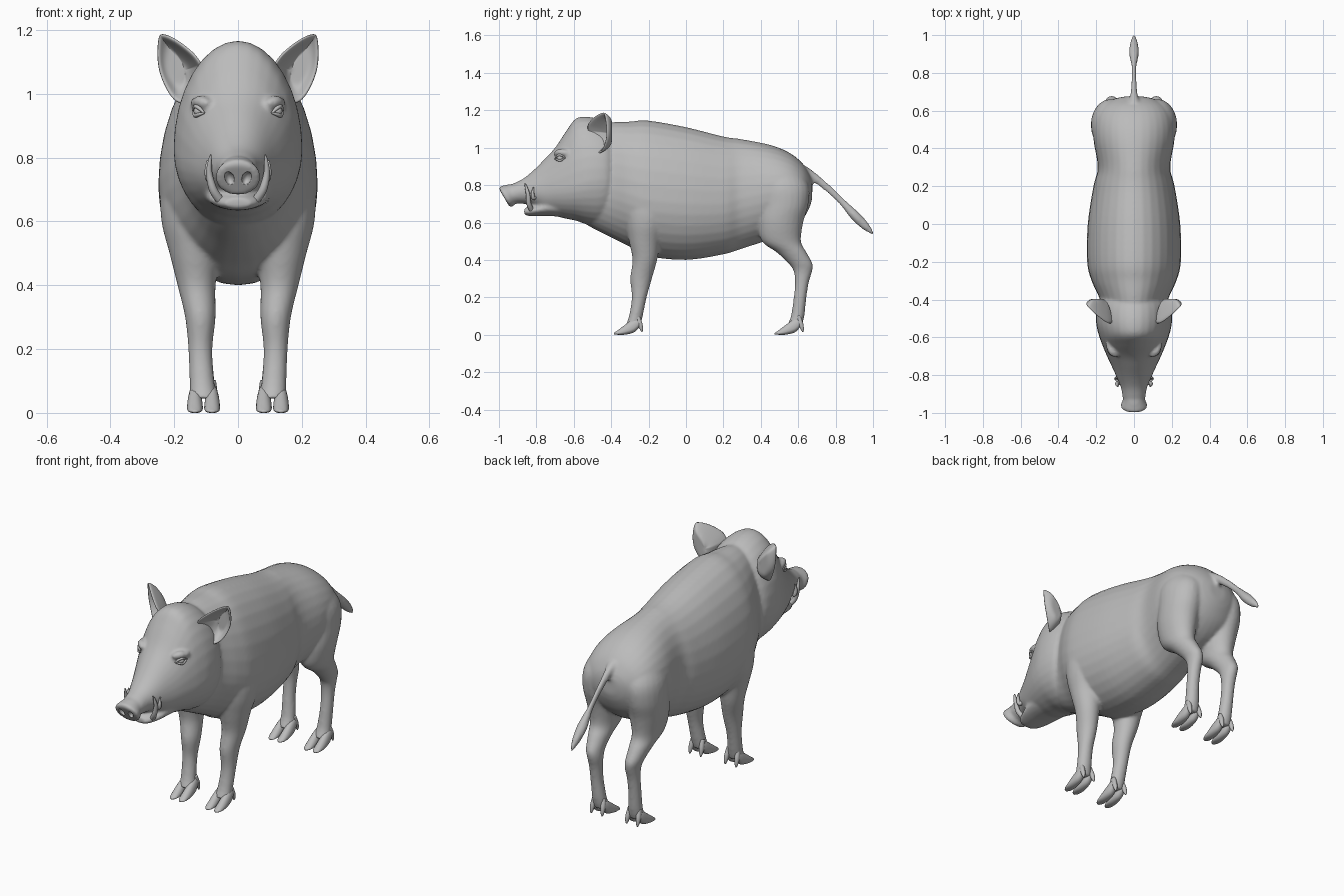
import bpy, bmesh, math
from mathutils import Vector

if "Cube" in bpy.data.objects:
    bpy.data.objects.remove(bpy.data.objects["Cube"])

hide = bpy.data.materials.new("grey_hide")
hide.diffuse_color = (0.5, 0.5, 0.5, 1)
hide.use_nodes = True
hide.node_tree.nodes["Principled BSDF"].inputs["Base Color"].default_value = hide.diffuse_color


def finish(name, bm):
    """Turn a bmesh into a smooth grey object."""
    bmesh.ops.recalc_face_normals(bm, faces=bm.faces)
    me = bpy.data.meshes.new(name)
    bm.to_mesh(me)
    bm.free()
    me.materials.append(hide)
    me.polygons.foreach_set("use_smooth", [True] * len(me.polygons))
    ob = bpy.data.objects.new(name, me)
    bpy.context.collection.objects.link(ob)
    return ob


def smooth_rows(rows, steps=5):
    """Catmull-Rom interpolation between section rows."""
    out = []
    for i in range(len(rows) - 1):
        p = [rows[max(i - 1, 0)], rows[i], rows[i + 1], rows[min(i + 2, len(rows) - 1)]]
        for k in range(steps):
            t = k / steps
            out.append([0.5 * (2 * b + (c - a) * t + (2 * a - 5 * b + 4 * c - d) * t * t
                               + (3 * b - a - 3 * c + d) * t ** 3) for a, b, c, d in zip(*p)])
    return out + [list(rows[-1])]


def skin(bm, rings):
    """Bridge rings of points and close both ends."""
    vs = [[bm.verts.new(p) for p in r] for r in rings]
    n = len(vs[0])
    faces = [bm.faces.new((a[i], a[(i + 1) % n], b[(i + 1) % n], b[i]))
             for a, b in zip(vs, vs[1:]) for i in range(n)]
    faces += [bm.faces.new(vs[0][::-1]), bm.faces.new(vs[-1])]
    bmesh.ops.recalc_face_normals(bm, faces=faces)


def loft_y(bm, rows, x=0, dy=0, n=32):
    """Sections along y: (y, top, widest height, bottom, half width)."""
    rings = []
    for y, top, mid, bot, w in smooth_rows(rows):
        ring = []
        for i in range(n):
            a = math.tau * i / n
            c = math.cos(a)
            ring.append((x + w * math.sin(a), y + dy, mid + c * (top - mid if c > 0 else mid - bot)))
        rings.append(ring)
    skin(bm, rings)


def loft_z(bm, rows, side=1, n=24):
    """Sections along z: (z, x, y, x radius, y radius)."""
    skin(bm, [[(side * (x + rx * math.cos(math.tau * i / n)), y + ry * math.sin(math.tau * i / n), z)
               for i in range(n)] for z, x, y, rx, ry in smooth_rows(rows)])


def tube(bm, rows, n=16):
    """Round tube: (x, y, z, radius across, radius in the bending plane)."""
    pts = smooth_rows(rows)
    rings = []
    for i, (x, y, z, ru, rv) in enumerate(pts):
        d = (Vector(pts[min(i + 1, len(pts) - 1)][:3]) - Vector(pts[max(i - 1, 0)][:3])).normalized()
        v = d.cross(Vector((1, 0, 0))).normalized()
        u = v.cross(d)
        rings.append([Vector((x, y, z)) + u * ru * math.cos(math.tau * k / n)
                      + v * rv * math.sin(math.tau * k / n) for k in range(n)])
    skin(bm, rings)


def ellipsoid(name, loc, size, rot=(0, 0, 0)):
    bm = bmesh.new()
    bmesh.ops.create_uvsphere(bm, u_segments=20, v_segments=12, radius=1)
    ob = finish(name, bm)
    ob.location, ob.scale, ob.rotation_euler = loc, size, rot
    return ob


# Trunk and neck
body = bmesh.new()
loft_y(body, [(-.6, 1.0, .8, .63, .11), (-.5, 1.11, .8, .57, .155), (-.4, 1.135, .78, .52, .18),
              (-.3, 1.14, .75, .47, .225), (-.2, 1.145, .72, .42, .248), (0, 1.11, .70, .40, .245),
              (.2, 1.06, .70, .43, .215), (.3, 1.045, .73, .46, .192), (.45, 1.015, .76, .51, .215),
              (.55, .975, .77, .55, .21), (.62, .92, .77, .61, .175), (.66, .86, .78, .68, .11),
              (.675, .82, .78, .73, .05)])
# Skull, cheeks and upper snout
loft_y(body, [(-.37, 1.06, .83, .68, .14), (-.41, 1.12, .83, .61, .185), (-.46, 1.15, .83, .58, .2),
              (-.53, 1.166, .82, .59, .2), (-.59, 1.155, .80, .61, .186), (-.64, 1.09, .79, .62, .168),
              (-.7, 1.0, .78, .635, .143), (-.76, .935, .77, .65, .115), (-.82, .875, .77, .69, .088),
              (-.87, .835, .765, .70, .068), (-.92, .81, .755, .70, .06), (-.95, .795, .75, .70, .05)])
# Lower jaw
loft_y(body, [(-.66, .74, .69, .63, .11), (-.74, .72, .68, .635, .1), (-.79, .695, .67, .635, .088),
              (-.84, .685, .66, .635, .065), (-.865, .675, .655, .642, .04)])
# Slanted nose disc
tube(body, [(0, -.915, .768, .05, .045), (0, -.94, .752, .062, .056), (0, -.962, .738, .072, .064),
            (0, -.972, .732, .064, .056)], n=24)
for s in (1, -1):
    # Front and hind legs
    loft_z(body, [(.8, .13, -.2, .07, .1), (.7, .14, -.2, .1, .13), (.6, .14, -.21, .1, .115),
                  (.5, .135, -.22, .08, .085), (.4, .13, -.22, .06, .066), (.3, .118, -.24, .048, .058),
                  (.2, .118, -.25, .038, .04), (.1, .113, -.268, .039, .037), (.045, .108, -.285, .043, .04)], s)
    loft_z(body, [(.9, .1, .5, .07, .09), (.8, .12, .52, .1, .135), (.7, .13, .525, .098, .13),
                  (.6, .13, .505, .09, .122), (.5, .128, .51, .07, .105), (.44, .125, .565, .055, .08),
                  (.38, .12, .613, .043, .064), (.34, .115, .625, .038, .05), (.28, .115, .62, .034, .037),
                  (.2, .115, .61, .033, .034), (.1, .11, .597, .037, .036), (.045, .108, .578, .042, .04)], s)
    # Brow ridge
    tube(body, [(s * .09, -.70, .965, .012, .012), (s * .115, -.675, .975, .022, .02),
                (s * .14, -.63, .97, .014, .014)])
# Tail
tube(body, [(0, .63, .87, .035, .035), (0, .68, .845, .02, .024), (0, .75, .79, .014, .02),
            (0, .83, .715, .013, .018), (0, .90, .64, .026, .026), (0, .95, .59, .022, .024),
            (0, .985, .555, .012, .014), (0, 1.0, .535, .004, .004)])
boar = finish("boar_body", body)
remesh = boar.modifiers.new("blend_parts", "REMESH")
remesh.mode, remesh.voxel_size, remesh.use_smooth_shade = "VOXEL", .008, True
soften = boar.modifiers.new("soften", "SMOOTH")
soften.factor, soften.iterations = .5, 8

for s, side in ((1, "left"), (-1, "right")):
    # Nostrils
    cutter = ellipsoid(side + "_nostril_cutter", (s * .027, -.978, .735), (.015, .026, .02), (-.5, s * .3, 0))
    cutter.hide_render = True
    cutter.hide_viewport = True
    cut = boar.modifiers.new(side + "_nostril", "BOOLEAN")
    cut.operation, cut.object = "DIFFERENCE", cutter

    # Cupped ear: rim outline drawn in towards a deep centre
    rim = smooth_rows([(.115, -.525, 1.09), (.14, -.525, 1.125), (.19, -.49, 1.165), (.232, -.45, 1.185),
                       (.248, -.435, 1.175), (.25, -.425, 1.10), (.232, -.43, 1.035), (.195, -.455, .978),
                       (.15, -.49, .975), (.12, -.52, 1.02), (.115, -.525, 1.09)], 4)[:-1]
    centre = Vector((.165, -.405, 1.075))
    bm = bmesh.new()
    rings = []
    for k in (0, .12, .3, .5, .7, .9):
        ring = []
        for p in rim:
            q = Vector(p).lerp(centre, k)
            q.y += .035 * math.sin(math.pi * k)
            ring.append(bm.verts.new((s * q.x, min(q.y, -.402), q.z)))
        rings.append(ring)
    for a, b in zip(rings, rings[1:]):
        for i in range(len(a)):
            j = (i + 1) % len(a)
            bm.faces.new((a[i], a[j], b[j], b[i]))
    bm.faces.new(rings[-1])
    ear = finish(side + "_ear", bm)
    thick = ear.modifiers.new("thickness", "SOLIDIFY")
    thick.thickness, thick.offset = .012, 0
    ear.modifiers.new("round", "SUBSURF").levels = 1

    # Eye with upper and lower lid
    ellipsoid(side + "_eye", (s * .122, -.672, .945), (.017, .018, .016))
    bm = bmesh.new()
    for h in (.015, -.013):
        tube(bm, [(s * .106, -.7, .94, .003, .003), (s * .124, -.687, .945 + h * .8, .007, .006),
                  (s * .134, -.67, .945 + h, .007, .006), (s * .14, -.645, .947, .003, .003)], 10)
    finish(side + "_eyelids", bm)

    # Lower and upper tusks
    bm = bmesh.new()
    tube(bm, [(s * .055, -.825, .665, .014, .014), (s * .078, -.84, .70, .013, .013),
              (s * .09, -.845, .75, .010, .011), (s * .088, -.855, .79, .006, .007),
              (s * .085, -.862, .81, .002, .002)], 12)
    tube(bm, [(s * .07, -.80, .75, .012, .012), (s * .088, -.815, .73, .011, .011),
              (s * .096, -.82, .755, .009, .009), (s * .096, -.815, .79, .003, .003)], 12)
    finish(side + "_tusks", bm)

    # Cloven hooves and dewclaws
    for dy, which in ((0, "front"), (.86, "hind")):
        bm = bmesh.new()
        for t in (-1, 1):
            x = s * .108 + t * .027
            loft_y(bm, [(-.25, .09, .06, .04, .015), (-.28, .085, .035, .012, .022), (-.33, .05, .015, 0, .025),
                        (-.37, .02, .006, 0, .02), (-.386, .009, .004, 0, .008)], x, dy, 16)
            tube(bm, [(x, -.26 + dy, .1, .012, .012), (x + t * .004, -.247 + dy, .06, .013, .014),
                      (x + t * .006, -.238 + dy, .03, .009, .009), (x + t * .006, -.235 + dy, .015, .003, .003)], 10)
        finish(side + "_" + which + "_hooves", bm)
